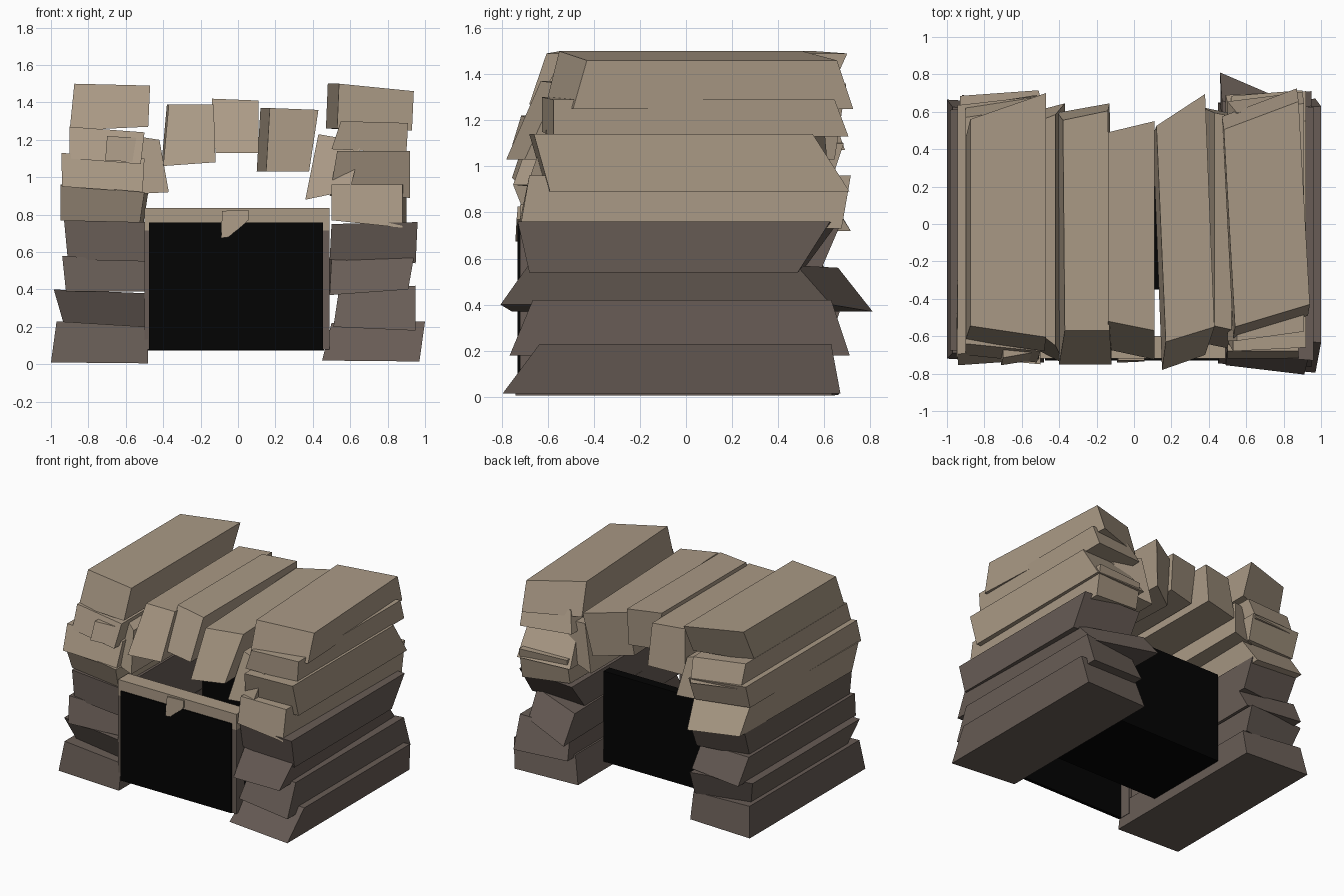
import bpy, bmesh


def material(name, rgb):
    m = bpy.data.materials.new(name)
    m.diffuse_color = (*rgb, 1)
    return m


tan = material("tan_stone", (0.40, 0.32, 0.235))
brown = material("dark_brown_stone", (0.138, 0.108, 0.092))
black = material("soot_black", (0.001, 0.001, 0.001))


def mesh_object(name, verts, faces, mat):
    me = bpy.data.meshes.new(name)
    me.from_pydata(verts, [], faces)
    bm = bmesh.new()
    bm.from_mesh(me)
    bmesh.ops.recalc_face_normals(bm, faces=bm.faces)
    bm.to_mesh(me)
    bm.free()
    me.materials.append(mat)
    ob = bpy.data.objects.new(name, me)
    bpy.context.collection.objects.link(ob)
    return ob


def prism(name, outline, front, back, mat):
    """Extrude an x-z outline along y; front and back give y at every corner."""
    n = len(outline)
    verts = [(x, y, z) for (x, z), y in zip(outline, front)]
    verts += [(x, y, z) for (x, z), y in zip(outline, back)]
    faces = [tuple(range(n)), tuple(range(n, 2 * n))]
    faces += [(i, (i + 1) % n, n + (i + 1) % n, n + i) for i in range(n)]
    return mesh_object(name, verts, faces, mat)


def stone(name, corners, front, back, dx, mat):
    """Rough stone. corners: bottom left, bottom right, top right, top left.
    front / back: y at the bottom, y at the top, extra y from left to right."""
    def ends(e):
        lo, hi, s = e
        return (lo - s / 2, lo + s / 2, hi + s / 2, hi - s / 2)
    ob = prism(name, corners, ends(front), ends(back), mat)
    for v in ob.data.vertices[4:]:
        v.co.x += dx
    return ob


def box(name, x, y, z, mat):
    outline = [(x[0], z[0]), (x[1], z[0]), (x[1], z[1]), (x[0], z[1])]
    return prism(name, outline, [y[0]] * 4, [y[1]] * 4, mat)


# Left wall courses, from the ground up
left = [
    ([(-1, .01), (-.48, .005), (-.48, .20), (-.97, .23)], (-.73, -.70, -.02), (.65, .61, -.03), 0),
    ([(-.93, .21), (-.5, .20), (-.5, .38), (-.985, .40)], (-.62, -.70, -.05), (.58, .64, .06), 0),
    ([(-.92, .39), (-.49, .39), (-.5, .55), (-.94, .58)], (-.70, -.66, .04), (.66, .56, -.06), 0),
    ([(-.91, .56), (-.5, .55), (-.5, .76), (-.93, .77)], (-.68, -.68, -.04), (.56, .65, .05), 0),
    ([(-.95, .77), (-.53, .72), (-.5, .92), (-.95, .96)], (-.65, -.73, -.04), (.70, .57, .03), .02),
    ([(-.94, .95), (-.51, .92), (-.5, 1.1), (-.945, 1.13)], (-.74, -.68, .03), (.60, .66, .05), 0),
    ([(-.90, 1.1), (-.52, 1.07), (-.5, 1.24), (-.90, 1.27)], (-.72, -.66, -.04), (.66, .6, .06), 0),
    ([(-.90, 1.25), (-.48, 1.27), (-.47, 1.49), (-.875, 1.5)], (-.65, -.575, -.06), (.53, .63, .14), 0),
]
# Right wall courses, from the ground up
right = [
    ([(.45, .02), (.97, .015), (1, .23), (.5, .22)], (-.77, -.61, -.05), (.66, .62, .02), 0),
    ([(.51, .20), (.95, .18), (.95, .42), (.54, .40)], (-.74, -.64, -.05), (.70, .62, .02), 0),
    ([(.49, .37), (.91, .40), (.94, .57), (.5, .56)], (-.78, -.66, -.05), (.72, .57, -.18), -.03),
    ([(.49, .56), (.95, .54), (.96, .76), (.5, .75)], (-.66, -.71, -.04), (.50, .64, -.03), 0),
    ([(.50, .77), (.88, .73), (.88, .96), (.5, .96)], (-.72, -.68, 0), (.66, .70, .03), .02),
    ([(.49, .90), (.92, .89), (.92, 1.14), (.53, 1.14)], (-.60, -.67, .02), (.70, .54, .02), 0),
    ([(.50, 1.15), (.90, 1.13), (.91, 1.29), (.55, 1.30)], (-.60, -.60, .05), (.68, .62, .05), 0),
    ([(.53, 1.26), (.93, 1.25), (.94, 1.46), (.54, 1.50)], (-.55, -.49, .12), (.65, .58, .15), -.06),
]
for side, courses in (("left", left), ("right", right)):
    for i, (corners, front, back, dx) in enumerate(courses):
        stone(f"{side}_wall_stone_{i + 1}", corners, front, back, dx,
              brown if i < 4 else tan)

# Arch stones over the hearth, left to right
arch = [
    ([(-.56, .91), (-.37, .92), (-.42, 1.20), (-.55, 1.22)], (-.70, -.60, -.1), (.62, .56, .05), 0),
    ([(-.40, 1.06), (-.12, 1.08), (-.13, 1.39), (-.37, 1.39)], (-.75, -.57, .0), (.62, .58, .05), -.01),
    ([(-.12, 1.13), (.11, 1.13), (.11, 1.41), (-.14, 1.42)], (-.70, -.545, -.05), (.50, .52, .06), 0),
    ([(.15, 1.03), (.38, 1.03), (.43, 1.36), (.17, 1.37)], (-.74, -.59, .08), (.56, .61, .17), -.05),
    ([(.36, .88), (.60, .93), (.66, 1.19), (.43, 1.23)], (-.66, -.57, -.05), (.60, .57, -.05), 0),
]
for i, (corners, front, back, dx) in enumerate(arch):
    stone(f"arch_stone_{i + 1}", corners, front, back, dx, tan)

# Small chip wedged into the front of the left wall
stone("left_chip", [(-.71, 1.09), (-.52, 1.08), (-.53, 1.21), (-.70, 1.22)],
      (-.74, -.70, .03), (-.5, -.5, 0), 0, tan)

# Hearth: floor and back of the firebox, dark front panel and its frame
box("firebox_floor", (-.48, .46), (-.35, .33), (.075, .10), black)
box("firebox_back", (-.48, .46), (.26, .33), (.075, .76), black)
box("front_panel", (-.476, .454), (-.73, -.705), (.08, .757), black)
box("lintel", (-.50, .49), (-.72, -.60), (.757, .835), tan)
for side, x in (("left", (-.50, -.476)), ("right", (.454, .49))):
    box(f"{side}_post", x, (-.72, -.62), (.08, .715), brown)
    box(f"{side}_post_cap", x, (-.72, -.62), (.715, .757), tan)

# Chipped keystone on the lintel
prism("keystone", [(-.09, .675), (-.05, .68), (.055, .77), (.055, .825), (-.085, .82)],
      [-.74, -.74, -.735, -.73, -.73], [-.68] * 5, tan)
